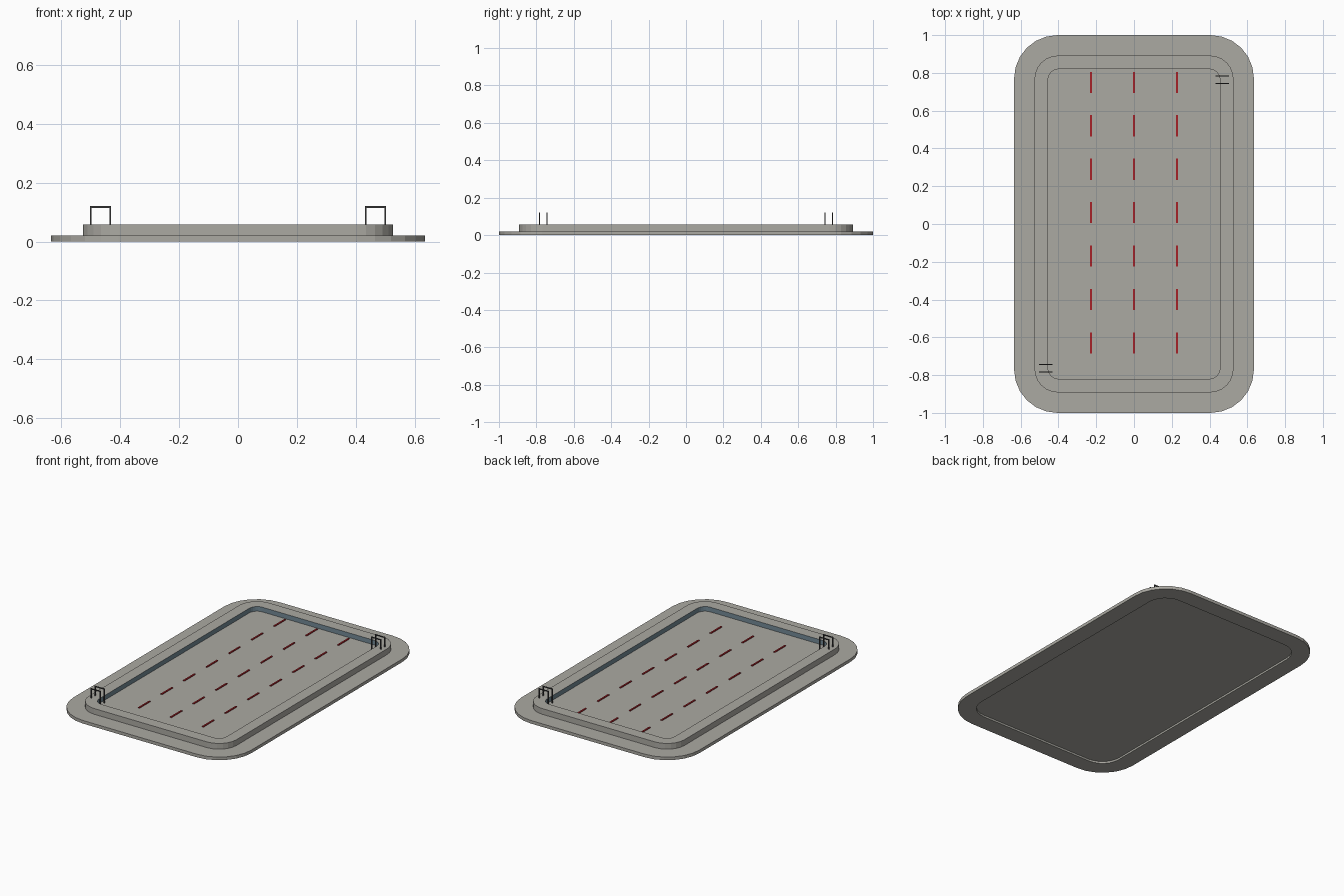
import bpy, bmesh, math

if "Cube" in bpy.data.objects:
    bpy.data.objects.remove(bpy.data.objects["Cube"])


def material(name, rgb):
    m = bpy.data.materials.new(name)
    m.diffuse_color = (*rgb, 1)
    m.use_nodes = True
    m.node_tree.nodes["Principled BSDF"].inputs["Base Color"].default_value = m.diffuse_color
    return m


STONE = material("warm grey stone", (0.41, 0.40, 0.365))
TILE = material("slate blue tile", (0.17, 0.25, 0.30))
RED = material("lane red", (0.38, 0.015, 0.02))
METAL = material("dark metal", (0.06, 0.06, 0.06))


def finish(name, bm, mats):
    bmesh.ops.recalc_face_normals(bm, faces=bm.faces)
    me = bpy.data.meshes.new(name)
    bm.to_mesh(me)
    bm.free()
    for m in mats:
        me.materials.append(m)
    ob = bpy.data.objects.new(name, me)
    bpy.context.collection.objects.link(ob)
    return ob


def outline(hx, hy, r, seg=6):
    """Rounded rectangle, counter-clockwise."""
    pts = []
    for q, (sx, sy) in enumerate([(1, 1), (-1, 1), (-1, -1), (1, -1)]):
        for i in range(seg + 1):
            a = math.pi / 2 * (q + i / seg)
            pts.append((sx * (hx - r) + r * math.cos(a),
                        sy * (hy - r) + r * math.sin(a)))
    return pts


def ring(name, outer, inner, z0, z1, mats):
    """Rounded frame; the inward-facing wall takes the last material."""
    bm = bmesh.new()
    loops = [[bm.verts.new((x, y, z)) for x, y in outline(*shape)]
             for shape, z in ((outer, z0), (outer, z1), (inner, z1), (inner, z0))]
    n = len(loops[0])
    for k in range(4):
        a, b = loops[k], loops[(k + 1) % 4]
        for i in range(n):
            j = (i + 1) % n
            f = bm.faces.new((a[i], a[j], b[j], b[i]))
            f.material_index = len(mats) - 1 if k == 2 else 0
    return finish(name, bm, mats)


def add_box(bm, lo, hi):
    v = bmesh.ops.create_cube(bm, size=1)["verts"]
    for p in v:
        p.co = [(lo[i] + hi[i]) / 2 + p.co[i] * (hi[i] - lo[i]) for i in range(3)]


DECK = (0.635, 1.0, 0.23)
COPING = (0.527, 0.892, 0.125)
BASIN = (0.455, 0.82, 0.055)
FLOOR_Z = 0.027

# Wide deck and the raised coping around the basin
ring("deck", DECK, COPING, 0, 0.02, [STONE])
ring("coping", COPING, BASIN, 0.012, 0.057, [STONE, TILE])

# Basin floor slab
bm = bmesh.new()
base = bm.faces.new([bm.verts.new((x, y, 0.012)) for x, y in outline(*BASIN)])
ext = bmesh.ops.extrude_face_region(bm, geom=[base])["geom"]
for g in ext:
    if isinstance(g, bmesh.types.BMVert):
        g.co.z = FLOOR_Z
finish("basin_floor", bm, [STONE])

# Dashed lane markers
bm = bmesh.new()
for x in (-0.228, 0, 0.228):
    for i in range(7):
        y = 0.75 - 0.23 * i
        add_box(bm, (x - 0.005, y - 0.056, FLOOR_Z), (x + 0.005, y + 0.056, FLOOR_Z + 0.005))
finish("lane_markers", bm, [RED])

# Pairs of bent handrails at opposite corners
T = 0.006
for side, name in ((1, "back_handrails"), (-1, "front_handrails")):
    bm = bmesh.new()
    for y in (0.743, 0.783):
        for x, z in ((0.434, FLOOR_Z), (0.500, 0.055)):
            add_box(bm, (side * x - T / 2, side * y - T / 2, z),
                    (side * x + T / 2, side * y + T / 2, 0.12 - T))
        add_box(bm, (side * 0.467 - 0.036, side * y - T / 2, 0.12 - T),
                (side * 0.467 + 0.036, side * y + T / 2, 0.12))
    finish(name, bm, [METAL])
